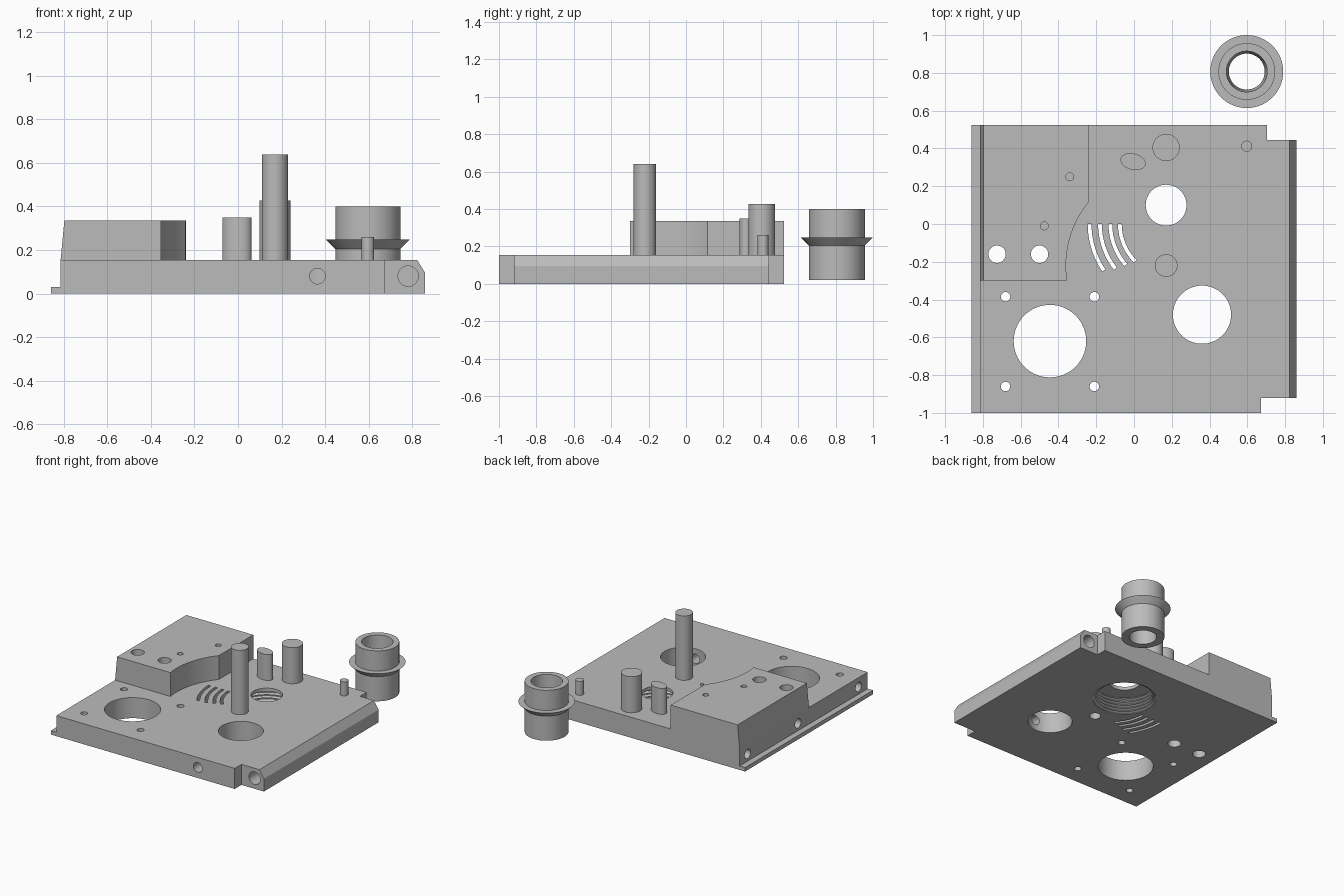
import bpy, bmesh, math
from mathutils import Matrix, Vector

if "Cube" in bpy.data.objects:
    bpy.data.objects.remove(bpy.data.objects["Cube"], do_unlink=True)

gray = bpy.data.materials.new("machined gray")
gray.use_nodes = True
gray.diffuse_color = (0.5, 0.5, 0.5, 1)
gray.node_tree.nodes["Principled BSDF"].inputs["Base Color"].default_value = (0.5, 0.5, 0.5, 1)


def finish(bm, name):
    bmesh.ops.remove_doubles(bm, verts=bm.verts, dist=1e-5)
    bmesh.ops.recalc_face_normals(bm, faces=bm.faces)
    mesh = bpy.data.meshes.new(name)
    bm.to_mesh(mesh)
    bm.free()
    mesh.materials.append(gray)
    obj = bpy.data.objects.new(name, mesh)
    bpy.context.collection.objects.link(obj)
    return obj


def prism(name, outline, start, end):
    """Extrude a closed 3D outline from one offset to another."""
    bm = bmesh.new()
    start, end = Vector(start), Vector(end)
    face = bm.faces.new([bm.verts.new(Vector(p) + start) for p in outline])
    top = bmesh.ops.extrude_face_region(bm, geom=[face])["geom"]
    bmesh.ops.translate(bm, vec=end - start,
                        verts=[v for v in top if isinstance(v, bmesh.types.BMVert)])
    return finish(bm, name)


def rod(name, a, b, r, sides=48):
    """Cylinder between two points."""
    a, b = Vector(a), Vector(b)
    turn = (b - a).to_track_quat('Z', 'Y').to_matrix().to_4x4()
    bm = bmesh.new()
    bmesh.ops.create_cone(bm, cap_ends=True, segments=sides, radius1=r, radius2=r,
                          depth=(b - a).length,
                          matrix=Matrix.Translation((a + b) / 2) @ turn)
    return finish(bm, name)


def lathe(name, x, y, profile, closed, sides=64):
    """Spin an (r, z) profile around a vertical axis."""
    bm = bmesh.new()
    verts = [bm.verts.new((x + r, y, z)) for r, z in profile]
    edges = [bm.edges.new(p) for p in zip(verts, verts[1:])]
    if closed:
        edges.append(bm.edges.new((verts[-1], verts[0])))
    bmesh.ops.spin(bm, geom=verts + edges, cent=(x, y, 0), axis=(0, 0, 1),
                   angle=math.tau, steps=sides)
    return finish(bm, name)


def cut(targets, cutter):
    cutter.hide_render = True
    for obj in targets:
        mod = obj.modifiers.new("cut", 'BOOLEAN')
        mod.operation = 'DIFFERENCE'
        mod.solver = 'EXACT'
        mod.object = cutter
        bpy.context.view_layer.objects.active = obj
        bpy.ops.object.modifier_apply(modifier=mod.name)
    bpy.data.objects.remove(cutter, do_unlink=True)


def box(x0, x1, y0, y1):
    return prism("cutter", [(x0, y0, 0), (x1, y0, 0), (x1, y1, 0), (x0, y1, 0)],
                 (0, 0, -0.1), (0, 0, 0.6))


TOP, BLOCK_TOP = 0.155, 0.335
FRONT, BACK = -1.0, 0.525

# Base plate: side lip on one edge, chamfer on the other
section = [(-0.86, 0), (0.86, 0), (0.86, 0.095), (0.823, TOP), (-0.815, TOP),
           (-0.815, 0.03), (-0.86, 0.03)]
base = prism("base_plate", [(x, 0, z) for x, z in section], (0, FRONT, 0), (0, BACK, 0))
cut([base], box(0.673, 1, -1.1, -0.92))
cut([base], box(0.705, 1, 0.445, 0.7))

# Raised block with a concave corner around the tall post
px, py, radius = 0.17, -0.22, 0.53
a0, a1 = math.asin((0.115 - py) / radius), math.asin((-0.30 - py) / radius)
outline = [(-0.815, -0.30, 0), (-0.815, BACK, 0), (-0.24, BACK, 0)]
for i in range(17):
    a = a0 + (a1 - a0) * i / 16
    outline.append((px - radius * math.cos(a), py + radius * math.sin(a), 0))
block = prism("raised_block", outline, (0, 0, TOP), (0, 0, BLOCK_TOP))
for v in block.data.vertices:
    if v.co.x < -0.8 and v.co.z > 0.3:
        v.co.x = -0.798

# Through holes in the plate
holes = [(-0.445, -0.62, 0.192), (0.36, -0.48, 0.154)]
holes += [(x, y, 0.025) for x in (-0.68, -0.21) for y in (-0.385, -0.86)]
for x, y, r in holes:
    cut([base], rod("cutter", (x, y, -0.1), (x, y, 0.3), r, 64 if r > 0.1 else 32))

# Holes through block and plate, then shallow pin holes
for x in (-0.725, -0.5):
    cut([base, block], rod("cutter", (x, -0.16, -0.1), (x, -0.16, 0.5), 0.046))
for x, y in ((-0.34, 0.25), (-0.475, -0.01)):
    cut([block], rod("cutter", (x, y, 0.24), (x, y, 0.5), 0.021, 24))

# Threaded socket opening downward under a smaller top hole
thread = [(0, -0.1), (0.22, -0.1)]
for i in range(5):
    z = 0.025 * i
    thread += [(0.22, z + 0.004), (0.2, z + 0.0125), (0.22, z + 0.021)]
thread += [(0.22, 0.13), (0.108, 0.13), (0.108, 0.3), (0, 0.3)]
cut([base], lathe("cutter", 0.17, 0.10, thread, False))

# Arc-shaped vent slots
for r, sweep in ((0.44, 34), (0.385, 38), (0.33, 41), (0.28, 45)):
    arc = [math.radians(180 + sweep * i / 12) for i in range(13)]
    ring = [(r + 0.01, a) for a in arc] + [(r - 0.01, a) for a in reversed(arc)]
    slot = [(0.205 + d * math.cos(a), d * math.sin(a), 0) for d, a in ring]
    cut([base], prism("cutter", slot, (0, 0, -0.1), (0, 0, 0.3)))

# Drilled holes in the edges and under the tall post
drills = [((0.365, -1.1, 0.08), (0.365, -0.5, 0.08), 0.036),
          ((0.782, -1.0, 0.08), (0.782, -0.7, 0.08), 0.047),
          ((0.782, 0.6, 0.08), (0.782, 0.2, 0.08), 0.047),
          ((px, py, -0.1), (px, py, 0.12), 0.04)]
drills += [((-0.9, y, 0.085), (-0.7, y, 0.085), 0.035) for y in (-0.89, -0.17, 0.43)]
for a, b, r in drills:
    cut([base], rod("cutter", a, b, r, 32))

# Posts standing on the plate
parts = [base, block]
for name, x, y, r, h in (("tall_post", px, py, 0.06, 0.64),
                         ("rear_post", 0.17, 0.405, 0.072, 0.427),
                         ("small_pin", 0.597, 0.412, 0.029, 0.26)):
    parts.append(rod(name, (x, y, TOP), (x, y, h), r))
oval = rod("oval_post", (0, 0, TOP), (0, 0, 0.35), 1)
oval.data.transform(Matrix.Translation((-0.005, 0.33, 0)) @ Matrix.Rotation(math.radians(-14), 4, 'Z')
                    @ Matrix.Diagonal((0.068, 0.043, 1, 1)))
parts.append(oval)

# Separate flanged bushing with a tapered bore
parts.append(lathe("flanged_bushing", 0.597, 0.807, [
    (0.095, 0.02), (0.15, 0.02), (0.15, 0.205), (0.193, 0.248), (0.15, 0.248),
    (0.15, 0.4), (0.108, 0.4)], True))

# Smooth the round surfaces, keep hard edges
for obj in parts:
    bpy.ops.object.select_all(action='DESELECT')
    obj.select_set(True)
    bpy.context.view_layer.objects.active = obj
    bpy.ops.object.shade_smooth_by_angle(angle=math.radians(30))
